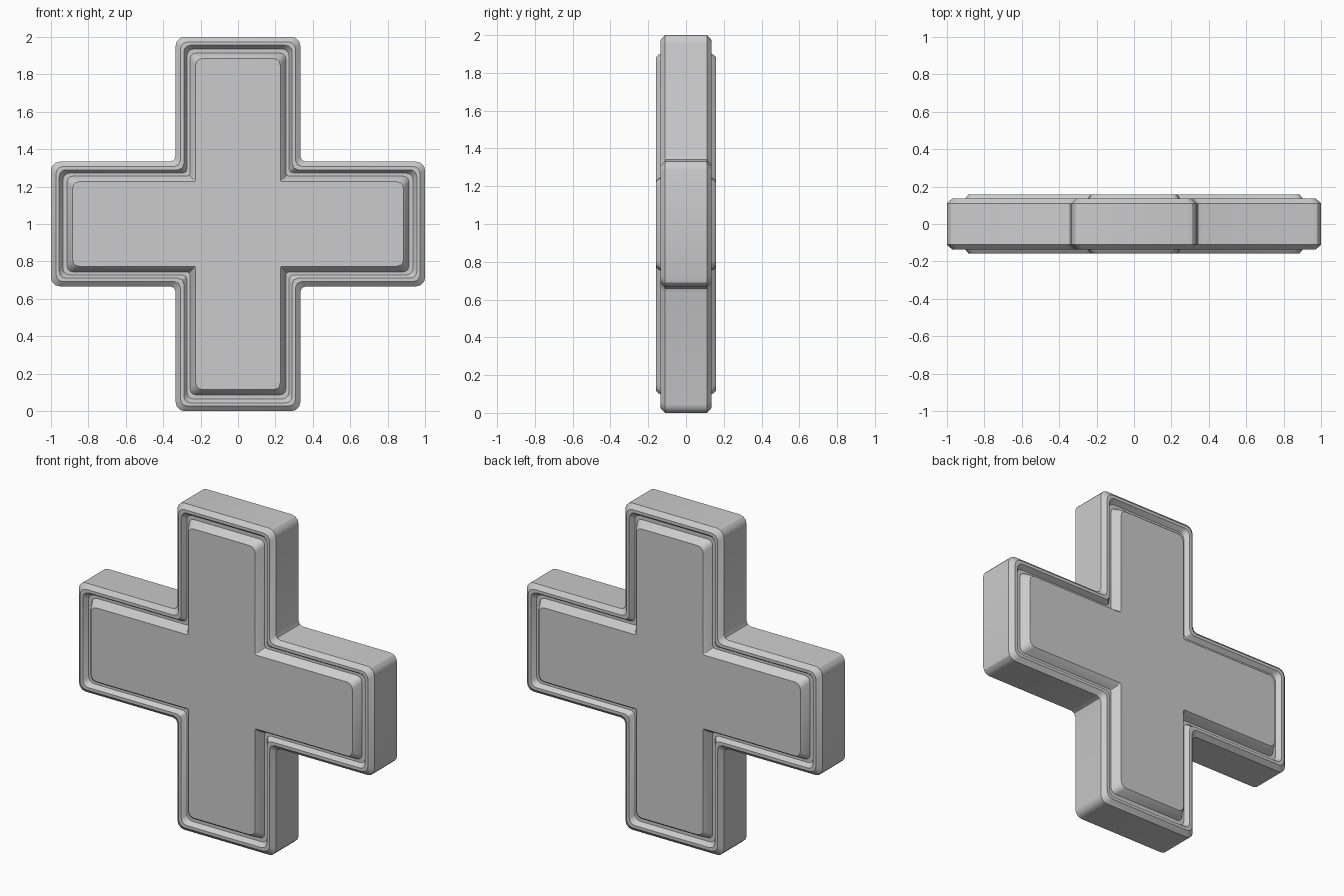
import bpy, bmesh
from math import cos, sin, pi

if "Cube" in bpy.data.objects:
    bpy.data.objects.remove(bpy.data.objects["Cube"])


def arc(cx, cz, r, a0, a1, n):
    return [(cx + r * cos(a0 + (a1 - a0) * i / n), cz + r * sin(a0 + (a1 - a0) * i / n))
            for i in range(n + 1)]


def cross_outline(length, width, r_out, r_in):
    """Plus-shaped loop with rounded arm tips and small inner fillets."""
    quarter = arc(length - r_out, -width + r_out, r_out, -pi / 2, 0, 3)
    quarter += arc(length - r_out, width - r_out, r_out, 0, pi / 2, 3)
    quarter += arc(width + r_in, width + r_in, r_in, -pi / 2, -pi, 2)
    pts = []
    for k in range(4):
        c, s = round(cos(k * pi / 2)), round(sin(k * pi / 2))
        pts += [(c * x - s * z, s * x + c * z) for x, z in quarter]
    return pts


# Section from the side wall over the rim, into the groove, up to the raised panel:
# arm length, arm half width, depth, tip radius, inner fillet radius
section = [
    (1.000, 0.333, 0.110, 0.045, 0.030),
    (0.974, 0.308, 0.135, 0.040, 0.032),
    (0.956, 0.290, 0.135, 0.036, 0.030),
    (0.936, 0.272, 0.107, 0.034, 0.025),
    (0.914, 0.256, 0.107, 0.032, 0.015),
    (0.898, 0.238, 0.143, 0.036, 0.010),
    (0.885, 0.226, 0.158, 0.036, 0.010),
]
rings = [(l, w, -d, a, b) for l, w, d, a, b in reversed(section)] + section

bm = bmesh.new()
loops = [[bm.verts.new((x, y, z + 1)) for x, z in cross_outline(l, w, a, b)]
         for l, w, y, a, b in rings]
n = len(loops[0])
for lo, hi in zip(loops, loops[1:]):
    for i in range(n):
        j = (i + 1) % n
        bm.faces.new((lo[i], lo[j], hi[j], hi[i]))
bm.faces.new(loops[0])
bm.faces.new(loops[-1])
bmesh.ops.recalc_face_normals(bm, faces=bm.faces)
mesh = bpy.data.meshes.new("plus_block")
bm.to_mesh(mesh)
bm.free()

# Plus-shaped block with rim, groove and raised panel on both faces
block = bpy.data.objects.new("plus_block", mesh)
bpy.context.collection.objects.link(block)
bpy.context.view_layer.objects.active = block
block.select_set(True)
bpy.ops.object.shade_smooth_by_angle(angle=pi / 6)
